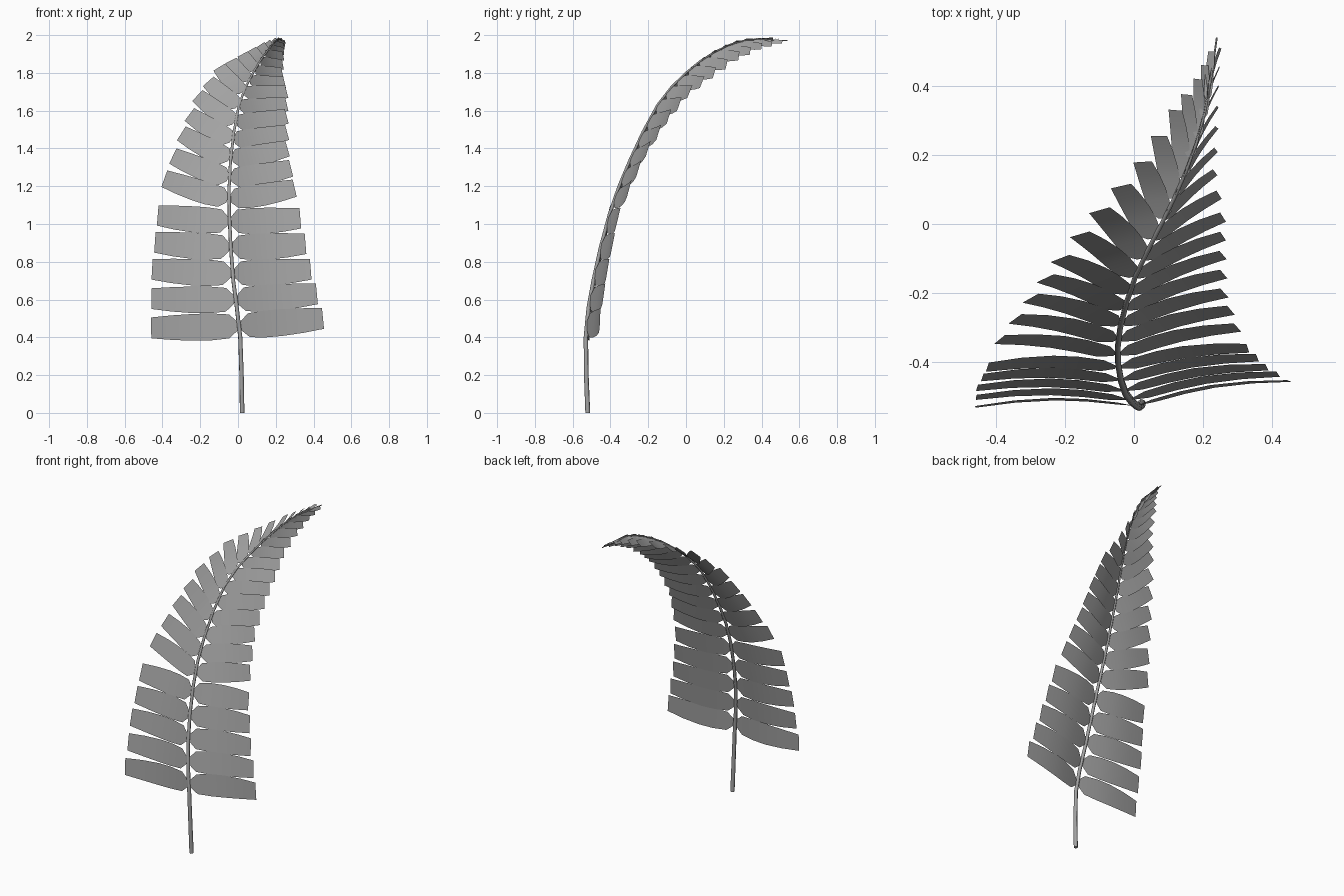
import bpy, math
from mathutils import Vector

cube = bpy.data.objects.get("Cube")
if cube:
    bpy.data.objects.remove(cube)


def make_material(name, value):
    mat = bpy.data.materials.new(name)
    mat.use_nodes = True
    color = (value, value, value, 1)
    mat.diffuse_color = color
    mat.node_tree.nodes["Principled BSDF"].inputs["Base Color"].default_value = color
    return mat


leaf_grey = make_material("leaf grey", 0.36)

# Stem path
PATH = [Vector(p) for p in (
    (.022, -.52, 0), (.012, -.53, .4), (-.025, -.49, .7), (-.046, -.405, 1.05),
    (-.04, -.3, 1.33), (.005, -.15, 1.63), (.08, 0, 1.8), (.15, .15, 1.91),
    (.205, .32, 1.975), (.24, .54, 1.97))]


def spline(keys, t):
    """Smooth curve through evenly numbered keys."""
    i = max(0, min(int(t), len(keys) - 2))
    u = t - i
    a, b = keys[i], keys[i + 1]
    before = keys[i - 1] if i else a * 2 - b
    after = keys[i + 2] if i + 2 < len(keys) else b * 2 - a
    ta, tb = (b - before) / 2, (after - a) / 2
    return (a * (2*u**3 - 3*u*u + 1) + ta * (u**3 - 2*u*u + u)
            + b * (3*u*u - 2*u**3) + tb * (u**3 - u*u))


samples = [spline(PATH, k / 20) for k in range(20 * (len(PATH) - 1) + 1)]


def along(start, distance):
    """Point and direction at a distance past a sample on the stem."""
    for a, b in zip(samples[start:], samples[start + 1:]):
        step = (b - a).length
        if distance <= step:
            return a.lerp(b, distance / step), (b - a).normalized()
        distance -= step
    return samples[-1], (samples[-1] - samples[-2]).normalized()


# Tapered round stem
curve = bpy.data.curves.new("stem", "CURVE")
curve.dimensions = "3D"
curve.bevel_depth = .013
curve.bevel_resolution = 1
curve.use_fill_caps = True
points = samples[::10]
line = curve.splines.new("POLY")
line.points.add(len(points) - 1)
for k, p in enumerate(points):
    line.points[k].co = (*p, 1)
    line.points[k].radius = 1 - .8 * k / (len(points) - 1)
line.use_smooth = True
curve.materials.append(leaf_grey)
bpy.context.collection.objects.link(bpy.data.objects.new("stem", curve))

# Leaflet tip positions, keyed by leaflet number up the stem
COUNT = 20
TIPS = {
    "right": {0: (-.46, -.53, .45), 2: (-.455, -.475, .76), 4: (-.425, -.415, 1.045),
              5: (-.39, -.335, 1.24), 7: (-.3, -.215, 1.48), 9: (-.215, -.1, 1.68),
              11: (-.1, .04, 1.83), 13: (.025, .18, 1.9), 15: (.12, .33, 1.95),
              17: (.185, .42, 1.975), 19: (.225, .5, 1.985)},
    "left": {0: (.45, -.455, .5), 2: (.385, -.415, .76), 4: (.33, -.36, 1.03),
             5: (.3, -.3, 1.19), 7: (.262, -.2, 1.4), 9: (.258, -.09, 1.57),
             11: (.258, .02, 1.7), 13: (.235, .15, 1.8), 15: (.24, .28, 1.89),
             17: (.245, .4, 1.94), 19: (.25, .51, 1.965)},
}


def tip_at(keys, i):
    low = max(k for k in keys if k <= i)
    high = min(k for k in keys if k >= i)
    f = (i - low) / max(high - low, 1)
    return Vector(keys[low]).lerp(Vector(keys[high]), f)


# Leaflet outline: fraction of the length, fraction of the width
OUTLINE = ((0, .35), (.1, 1), (.3, 1.12), (.5, 1.12), (.75, 1.03), (1, .87))


def add_leaflet(side, number, base, tangent, tip, width):
    span = tip - base
    out = span.normalized()
    across = (tangent - out * tangent.dot(out)).normalized()
    normal = out.cross(across)
    if side == "left":
        normal = -normal
    # normal points to the upper face of the frond
    normal = -normal
    verts, faces = [], []
    for u, w in OUTLINE:
        center = base + span * u + normal * (-.045 * span.length * math.sin(math.pi * u))
        for s in (-.5, .5):
            shingle = normal * (s * .03 * width)
            verts.append(center + across * (s * w * width) + shingle)
    for k in range(len(OUTLINE) - 1):
        quad = (2 * k, 2 * k + 1, 2 * k + 3, 2 * k + 2)
        faces.append(quad if side == "left" else quad[::-1])
    name = f"{side}_leaflet_{number + 1}"
    mesh = bpy.data.meshes.new(name)
    mesh.from_pydata(verts, [], faces)
    mesh.materials.append(leaf_grey)
    mesh.shade_smooth()
    # faces look to the front and upward
    mesh.update()
    if mesh.polygons[0].normal.dot(Vector((0, -1, .8))) < 0:
        mesh.flip_normals()
    bpy.context.collection.objects.link(bpy.data.objects.new(name, mesh))


# Pairs of leaflets, closer and smaller toward the tip
distance = .06
for i in range(COUNT):
    base, tangent = along(20, distance)
    late = max(0, i - 4) / (COUNT - 5)
    width = .127 if i < 5 else .112 - .09 * late ** 1.5
    for side, keys in TIPS.items():
        tip = tip_at(keys, i)
        start = base + (tip - base).normalized() * .008
        add_leaflet(side, i, start, tangent, tip, width)
    distance += .142 if i < 4 else .122 - .07 * late
